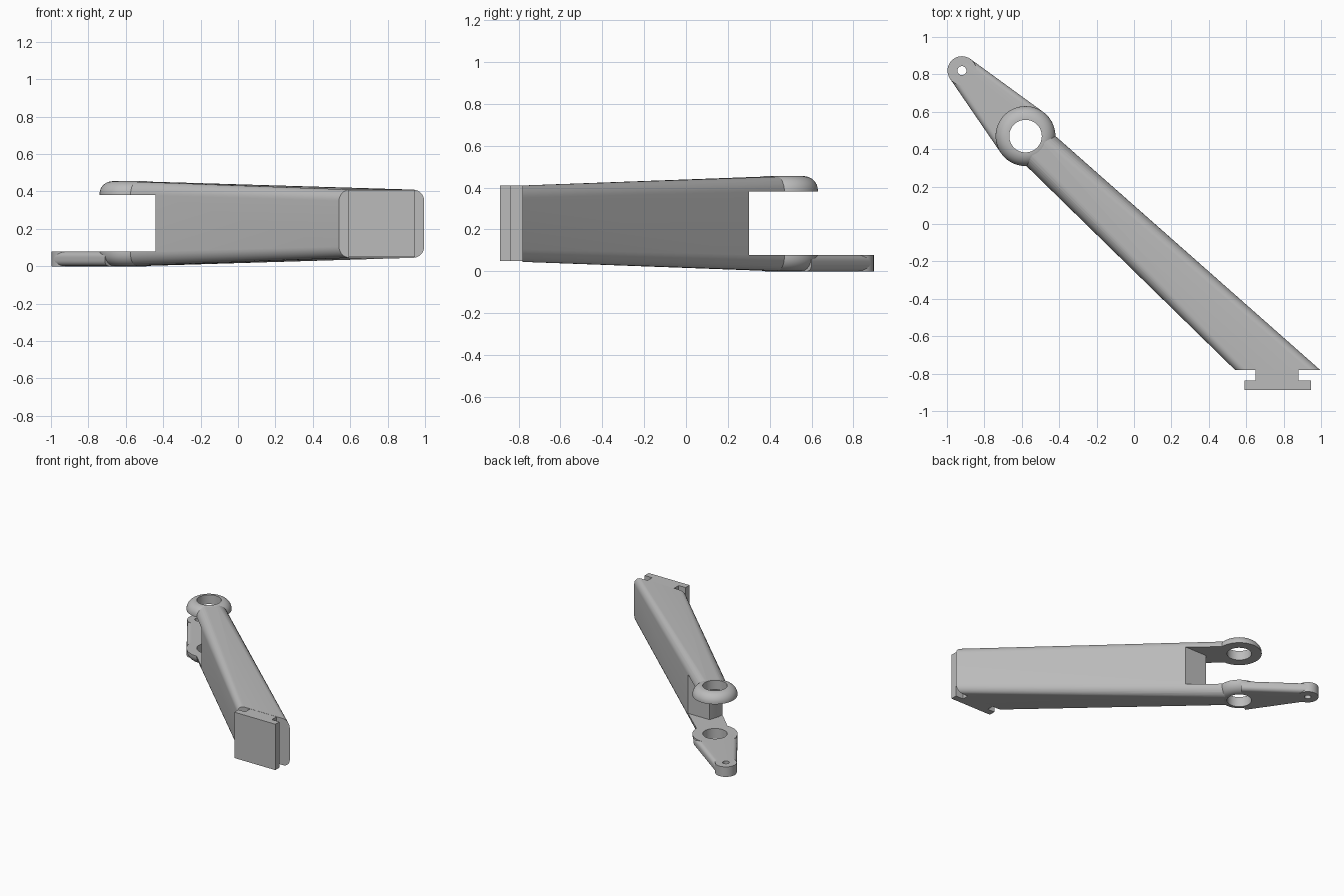
import bpy, bmesh, math
from mathutils import Vector

if "Cube" in bpy.data.objects:
    bpy.data.objects.remove(bpy.data.objects["Cube"])

grey = bpy.data.materials.new("plain_grey")
grey.diffuse_color = (0.5, 0.5, 0.5, 1)
grey.use_nodes = True
grey.node_tree.nodes["Principled BSDF"].inputs["Base Color"].default_value = (0.5, 0.5, 0.5, 1)

PIVOT = Vector((-0.58, 0.47))
TIP = Vector((-0.92, 0.82))
RING_R, BORE_R, TIP_R, PIN_R = 0.16, 0.087, 0.077, 0.024
TOP, THICK = 0.455, 0.078


def finish(name, bm):
    bmesh.ops.recalc_face_normals(bm, faces=bm.faces)
    mesh = bpy.data.meshes.new(name)
    bm.to_mesh(mesh)
    bm.free()
    mesh.materials.append(grey)
    ob = bpy.data.objects.new(name, mesh)
    bpy.context.collection.objects.link(ob)
    return ob


def prism(name, outline, z0, z1, bevel=0, long_edges=()):
    """Extrude a plan outline; optionally round chosen rim edges."""
    bm = bmesh.new()
    low = [bm.verts.new((p[0], p[1], z0)) for p in outline]
    high = [bm.verts.new((p[0], p[1], z1)) for p in outline]
    bm.faces.new(low)
    bm.faces.new(high)
    n = len(outline)
    for i in range(n):
        j = (i + 1) % n
        bm.faces.new((low[i], low[j], high[j], high[i]))
    if bevel:
        rims = [bm.edges.get((s[i], s[(i + 1) % n])) for s in (low, high) for i in long_edges]
        bmesh.ops.bevel(bm, geom=rims, offset=bevel, segments=6, profile=0.5, affect='EDGES')
    return finish(name, bm)


def circle(centre, r, n=64):
    return [centre + Vector((math.cos(a), math.sin(a))) * r
            for a in (math.tau * i / n for i in range(n))]


def cut(ob, cutter):
    mod = ob.modifiers.new("cut", 'BOOLEAN')
    mod.operation = 'DIFFERENCE'
    mod.solver = 'EXACT'
    mod.object = cutter
    cutter.hide_render = True
    bpy.context.view_layer.objects.active = ob
    bpy.ops.object.modifier_apply(modifier=mod.name)


def section(a, b, z0, z1, r, steps=8):
    """Rounded rectangle standing on the plan line from a to b."""
    w, pts = (b - a).length, []
    corners = ((w - r, z1 - r), (r, z1 - r), (r, z0 + r), (w - r, z0 + r))
    for k, (u, z) in enumerate(corners):
        for i in range(steps + 1):
            t = math.pi / 2 * (k + i / steps)
            p = a + (b - a) * ((u + r * math.cos(t)) / w)
            pts.append((p.x, p.y, z + r * math.sin(t)))
    return pts


def loft(name, first, second):
    bm = bmesh.new()
    a = [bm.verts.new(p) for p in first]
    b = [bm.verts.new(p) for p in second]
    for i in range(len(a)):
        j = (i + 1) % len(a)
        bm.faces.new((a[i], a[j], b[j], b[i]))
    bm.faces.new(a)
    bm.faces.new(b)
    return finish(name, bm)


def ring(name, flat_z, round_z):
    """Eye ring with a rounded outer rim on one side."""
    d = round_z - flat_z
    profile = [(BORE_R, flat_z), (RING_R, flat_z)]
    for i in range(9):
        t = math.pi / 2 * i / 8
        profile.append((RING_R - 0.07 + 0.07 * math.cos(t), round_z - d * 0.92 * (1 - math.sin(t))))
    profile.append((BORE_R, round_z))
    bm = bmesh.new()
    n = 64
    rows = []
    for i in range(n):
        a = math.tau * i / n
        rows.append([bm.verts.new((PIVOT.x + r * math.cos(a), PIVOT.y + r * math.sin(a), z))
                     for r, z in profile])
    for i in range(n):
        p, q = rows[i], rows[(i + 1) % n]
        for k in range(len(profile)):
            m = (k + 1) % len(profile)
            bm.faces.new((p[k], p[m], q[m], q[k]))
    return finish(name, bm)


# Tapered arm with rounded long edges
arm = loft("arm",
           section(Vector((-0.658, 0.391)), Vector((-0.508, 0.548)), 0, TOP, 0.07),
           section(Vector((0.54, -0.78)), Vector((0.995, -0.78)), 0.045, 0.41, 0.06))

# Fork opening and bores
gap = prism("gap_cutter", [(-1, 0), (-0.44, 0), (-0.44, 0.22), (-0.415, 0.3), (0, 0.3), (0, 1), (-1, 1)],
            THICK, 0.382)
bore = prism("bore_cutter", circle(PIVOT, BORE_R), -0.1, 0.6)
pin = prism("pin_cutter", circle(TIP, PIN_R, 32), -0.1, 0.6)
cut(arm, gap)
cut(arm, bore)

# Fork eyes
upper = ring("upper_eye", 0.382, TOP)
lower = ring("lower_eye", THICK, 0)

# Lever tab tangent to the lower eye and the tip boss
axis = TIP - PIVOT
base = math.atan2(axis.y, axis.x)
spread = math.acos((RING_R - TIP_R) / axis.length)


def tangent(centre, r, side):
    a = base + side * spread
    return centre + Vector((math.cos(a), math.sin(a))) * r


tab = prism("lever_tab", [tangent(PIVOT, RING_R, 1), tangent(TIP, TIP_R, 1),
                          tangent(TIP, TIP_R, -1), tangent(PIVOT, RING_R, -1)],
            0, THICK, 0.03, (0, 2))
boss = prism("lever_tip", circle(TIP, TIP_R), 0, THICK)
cut(tab, bore)
cut(tab, pin)
cut(boss, pin)

# T-shaped mounting foot
neck = prism("foot_neck", [(0.65, -0.85), (0.88, -0.85), (0.88, -0.77), (0.65, -0.77)], 0.05, 0.409)
plate = prism("foot_plate", [(0.59, -0.888), (0.945, -0.888), (0.945, -0.838), (0.59, -0.838)], 0.05, 0.409)

for helper in (gap, bore, pin):
    bpy.data.objects.remove(helper)

# Smooth rounded surfaces, keep hard edges
bpy.ops.object.select_all(action='DESELECT')
for ob in (arm, upper, lower, tab, boss):
    ob.select_set(True)
bpy.context.view_layer.objects.active = arm
bpy.ops.object.shade_smooth_by_angle(angle=math.radians(30))
